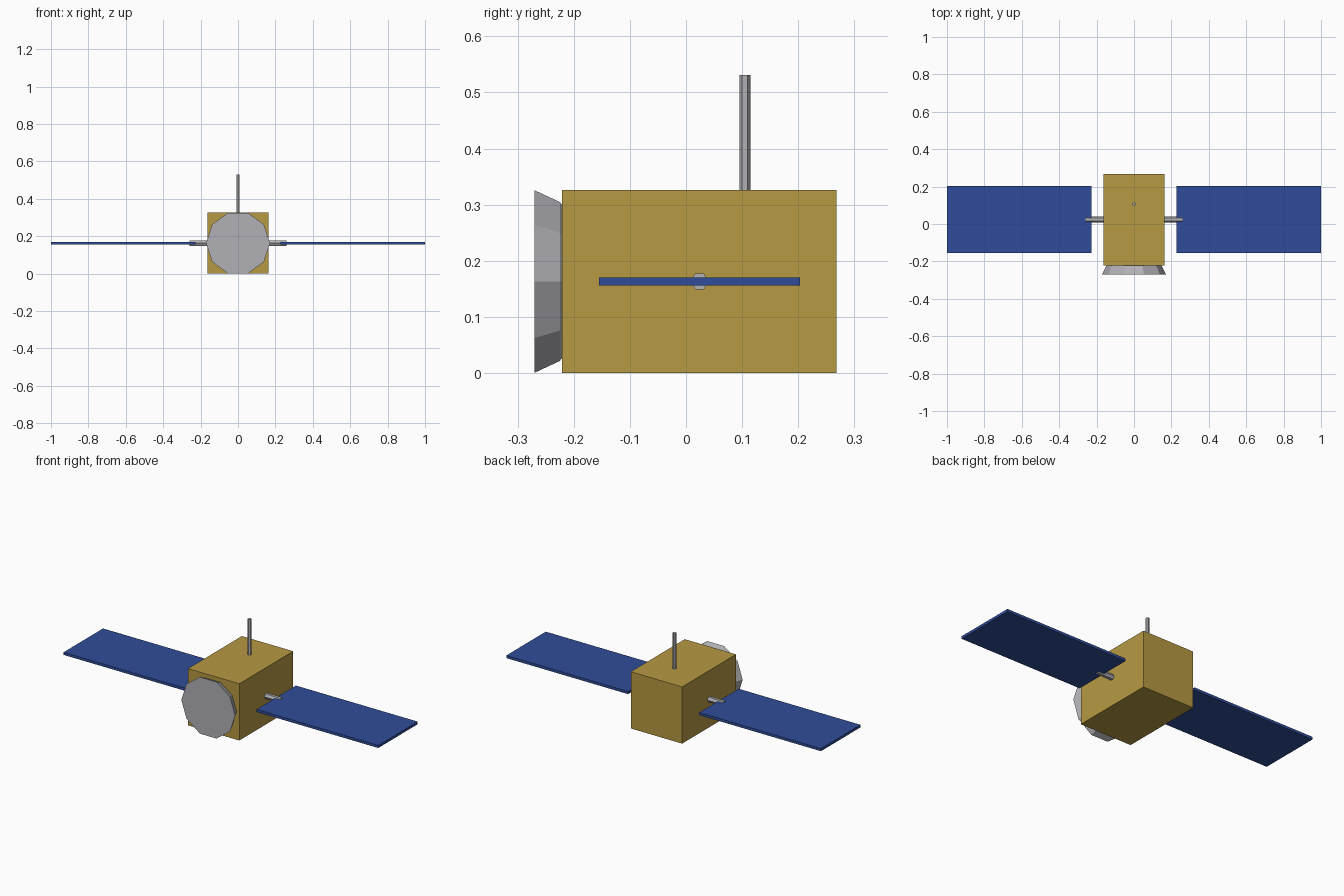
import bpy, bmesh
from math import pi
from mathutils import Matrix, Vector

cube = bpy.data.objects.get("Cube")
if cube:
    bpy.data.objects.remove(cube, do_unlink=True)


def material(name, rgb):
    m = bpy.data.materials.new(name)
    m.use_nodes = True
    m.diffuse_color = (*rgb, 1)
    m.node_tree.nodes["Principled BSDF"].inputs["Base Color"].default_value = (*rgb, 1)
    return m


gold = material("gold foil", (0.47, 0.32, 0.055))
blue = material("solar blue", (0.028, 0.073, 0.32))
grey = material("metal grey", (0.44, 0.44, 0.47))


def finish(name, bm, mat):
    bmesh.ops.recalc_face_normals(bm, faces=bm.faces[:])
    mesh = bpy.data.meshes.new(name)
    bm.to_mesh(mesh)
    bm.free()
    mesh.materials.append(mat)
    obj = bpy.data.objects.new(name, mesh)
    bpy.context.collection.objects.link(obj)
    return obj


def box(name, low, high, mat):
    low, high = Vector(low), Vector(high)
    bm = bmesh.new()
    bmesh.ops.create_cube(bm, size=1, matrix=Matrix.Translation((low + high) / 2)
                          @ Matrix.Diagonal((*(high - low), 1)))
    return finish(name, bm, mat)


def rod(name, centre, radius, length, turn, mat):
    bm = bmesh.new()
    bmesh.ops.create_cone(bm, cap_ends=True, segments=6, radius1=radius, radius2=radius,
                          depth=length, matrix=Matrix.Translation(centre) @ turn)
    return finish(name, bm, mat)


MID_Z = 0.163
WING_Y = 0.024

# Foil-wrapped body
box("body", (-0.163, -0.221, 0), (0.163, 0.268, 2 * MID_Z), gold)

# Solar wings and the struts that carry them
for side, label in ((1, "left"), (-1, "right")):
    xs = sorted((side * 0.226, side * 1.0))
    box(label + "_solar_panel", (xs[0], WING_Y - 0.179, MID_Z - 0.0075),
        (xs[1], WING_Y + 0.179, MID_Z + 0.0075), blue)
    rod(label + "_strut", (side * 0.2, WING_Y, MID_Z), 0.016, 0.12,
        Matrix.Rotation(pi / 2, 4, "Y"), grey)

# Mast antenna on the roof
rod("antenna", (0, 0.105, 0.4155), 0.01, 0.231, Matrix.Rotation(pi / 2, 4, "Z")
    @ Matrix.Rotation(pi / 2, 4, "Z"), grey)

# Ten-sided dish: rings of (radius, y) from the flat front back into the body
bm = bmesh.new()
rings = []
for radius, y in ((0.171, -0.27), (0.149, -0.225), (0.1, -0.19)):
    turn = Matrix.Translation((0, y, MID_Z)) @ Matrix.Rotation(pi / 2, 4, "X") \
        @ Matrix.Rotation(pi / 2, 4, "Z")
    rings.append(bmesh.ops.create_circle(bm, segments=10, radius=radius, matrix=turn)["verts"])
for a, b in zip(rings, rings[1:]):
    for i in range(10):
        j = (i + 1) % 10
        bm.faces.new((a[i], a[j], b[j], b[i]))
bm.faces.new(rings[0])
bm.faces.new(rings[-1])
finish("dish", bm, grey)
